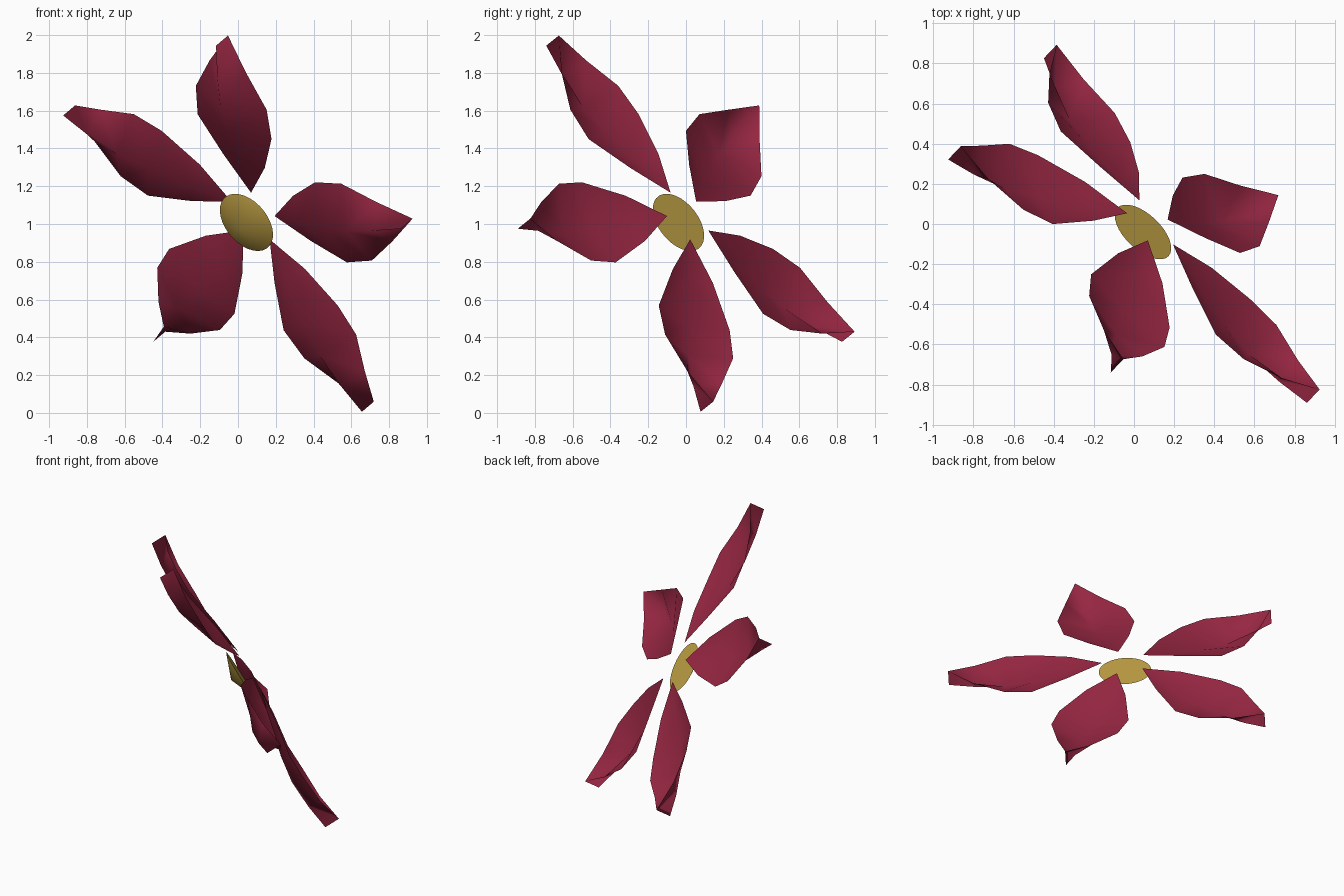
import bpy, bmesh, math
from mathutils import Matrix, Vector

if "Cube" in bpy.data.objects:
    bpy.data.objects.remove(bpy.data.objects["Cube"])

# Flower frame: axis through the blossom, and the direction of the first petal
AXIS = Vector((0.595, 0.629, 0.502)).normalized()
FIRST = Vector((0.727, -0.687, 0.0))
FIRST = (FIRST - AXIS * FIRST.dot(AXIS)).normalized()
SIDE = AXIS.cross(FIRST)
FRAME = Matrix((FIRST, SIDE, AXIS)).transposed().to_4x4()
FRAME = Matrix.Translation((0.037, -0.048, 1.002)) @ FRAME


def material(name, color):
    m = bpy.data.materials.new(name)
    m.diffuse_color = (*color, 1)
    m.use_nodes = True
    m.node_tree.nodes["Principled BSDF"].inputs["Base Color"].default_value = m.diffuse_color
    return m


def add_object(name, bm, mat, matrix):
    bmesh.ops.recalc_face_normals(bm, faces=bm.faces)
    mesh = bpy.data.meshes.new(name)
    bm.to_mesh(mesh)
    bm.free()
    mesh.transform(matrix)
    mesh.materials.append(mat)
    obj = bpy.data.objects.new(name, mesh)
    bpy.context.collection.objects.link(obj)
    return obj


crimson = material("crimson", (0.31, 0.02, 0.055))
gold = material("gold", (0.58, 0.39, 0.065))

# Petal rows: radius, half width, edge height, keel height
ROWS = [(0.37, 0.138, 0.055, 0.015), (0.615, 0.245, 0.014, -0.05),
        (0.80, 0.235, 0.016, -0.08), (1.0, 0.12, 0.02, -0.075)]
BASE = (0.15, 0.0, 0.08)
TIP_EDGE, TIP_KEEL = (1.178, 0.0, 0.053), (1.178, 0.0, -0.053)


def petal(index):
    bm = bmesh.new()
    base, edge, keel = (bm.verts.new(p) for p in (BASE, TIP_EDGE, TIP_KEEL))
    spine = [bm.verts.new((r, 0, k)) for r, w, e, k in ROWS] + [keel]
    for s in (-1, 1):
        rim = [bm.verts.new((r, s * w, e)) for r, w, e, k in ROWS] + [edge]
        bm.faces.new((base, spine[0], rim[0]))
        for i in range(len(ROWS)):
            bm.faces.new((spine[i], spine[i + 1], rim[i + 1], rim[i]))
    for f in bm.faces:
        f.smooth = True
    turn = Matrix.Rotation(math.tau * index / 5, 4, 'Z')
    add_object(f"petal_{index + 1}", bm, crimson, FRAME @ turn)


for i in range(5):
    petal(i)

# Flower centre: a shallow cone pointing out of the blossom
bm = bmesh.new()
bmesh.ops.create_cone(bm, cap_ends=True, segments=32, radius1=0.0,
                      radius2=0.175, depth=0.07)
bmesh.ops.remove_doubles(bm, verts=bm.verts, dist=0.0001)
centre = add_object("flower_centre", bm, gold,
                    FRAME @ Matrix.Translation((0, 0, -0.022)))
bpy.context.view_layer.objects.active = centre
centre.select_set(True)
bpy.ops.object.shade_smooth_by_angle(angle=math.radians(40))
